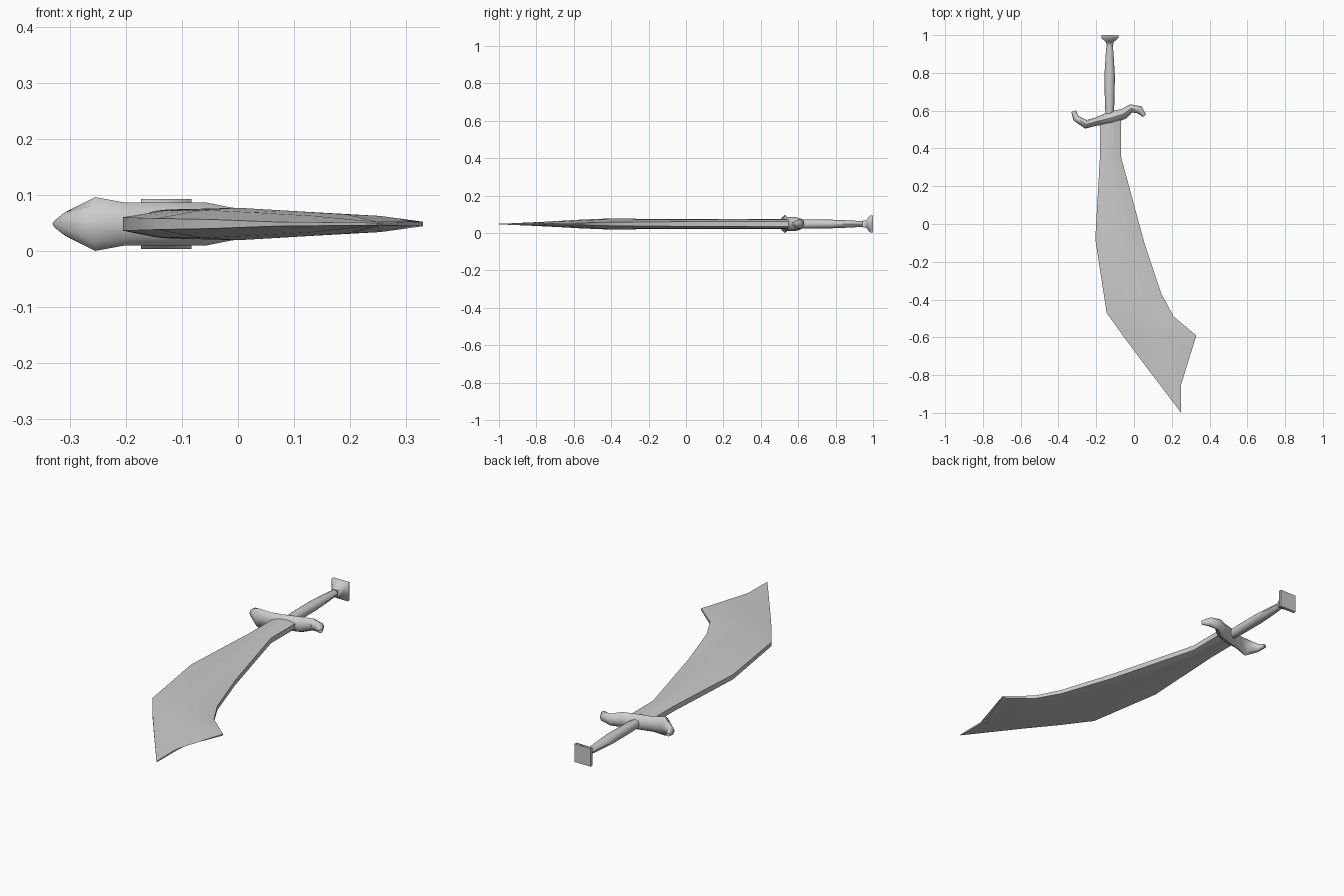
import bpy, bmesh
from math import cos, sin, pi, radians
from mathutils import Vector

if "Cube" in bpy.data.objects:
    bpy.data.objects.remove(bpy.data.objects["Cube"])

ZC = 0.048  # mid-plane of the flat-lying sword


def loft(name, rings, angle=50):
    """Skin a list of equal-sized rings and cap both ends."""
    bm = bmesh.new()
    loops = [[bm.verts.new(p) for p in ring] for ring in rings]
    n = len(loops[0])
    for a, b in zip(loops, loops[1:]):
        for i in range(n):
            j = (i + 1) % n
            bm.faces.new((a[i], a[j], b[j], b[i]))
    bm.faces.new(loops[0][::-1])
    bm.faces.new(loops[-1])
    bmesh.ops.recalc_face_normals(bm, faces=bm.faces)
    mesh = bpy.data.meshes.new(name)
    bm.to_mesh(mesh)
    bm.free()
    ob = bpy.data.objects.new(name, mesh)
    bpy.context.collection.objects.link(ob)
    bpy.ops.object.select_all(action='DESELECT')
    ob.select_set(True)
    bpy.context.view_layer.objects.active = ob
    bpy.ops.object.shade_smooth_by_angle(angle=radians(angle))
    return ob


def oval(center, side, half_w, half_h, n=8, turn=0.0):
    """Ring across a path: side is the in-plane width direction."""
    c, s, up = Vector((*center, ZC)), Vector((*side, 0)), Vector((0, 0, 1))
    return [c + s * half_w * cos(2 * pi * i / n + turn)
            + up * half_h * sin(2 * pi * i / n + turn) for i in range(n)]


# Blade: cutting edge, back edge, half thickness at the ridge and at the rims
blade = [
    ((-.18, .55), (-.07, .55), .026, .013),
    ((-.18, .36), (-.07, .36), .026, .013),
    ((-.205, -.08), (.055, -.10), .027, .012),
    ((-.145, -.47), (.145, -.37), .029, .010),
    ((-.045, -.61), (.21, -.49), .024, .008),
    ((.06, -.75), (.33, -.59), .017, .004),
    ((.25, -1.0), (.25, -.79), .004, .002),
]
rings = []
for left, right, mid, rim in blade:
    a, b = Vector((*left, ZC)), Vector((*right, ZC))
    top = [a.lerp(b, t) + Vector((0, 0, h)) for t, h in
           ((0, rim), (.28, rim + (mid - rim) * .8), (.5, mid),
            (.72, rim + (mid - rim) * .8), (1, rim))]
    bottom = [Vector((p.x, p.y, 2 * ZC - p.z)) for p in reversed(top)]
    rings.append(top + bottom)
loft("blade", rings, 60)

# Crossguard: S-curved path with half width and half height
guard = [
    (-.320, .597, .012, .008),
    (-.307, .560, .018, .022),
    (-.255, .528, .023, .048),
    (-.200, .542, .022, .038),
    (-.128, .560, .034, .038),
    (-.055, .583, .028, .038),
    (-.015, .612, .022, .030),
    (.030, .604, .021, .024),
    (.055, .573, .011, .010),
]
pts = [Vector(g[:2]) for g in guard]
rings = []
for i, (x, y, w, h) in enumerate(guard):
    d = (pts[min(i + 1, len(pts) - 1)] - pts[max(i - 1, 0)]).normalized()
    rings.append(oval((x, y), (-d.y, d.x), w, h))
loft("crossguard", rings)

# Grip: swelling in the middle
grip = [(.56, .021, .022), (.64, .025, .025), (.78, .028, .023),
        (.88, .022, .019), (.96, .016, .014)]
loft("grip", [oval((-.129, y), (1, 0), w, h) for y, w, h in grip])

# Pommel: square flare with a flat end
pommel = [(.945, .017), (.962, .020), (.985, .045), (1.0, .045)]
loft("pommel", [oval((-.128, y), (1, 0), r * 2 ** .5, r * 2 ** .5, 4, pi / 4)
                for y, r in pommel], 60)
